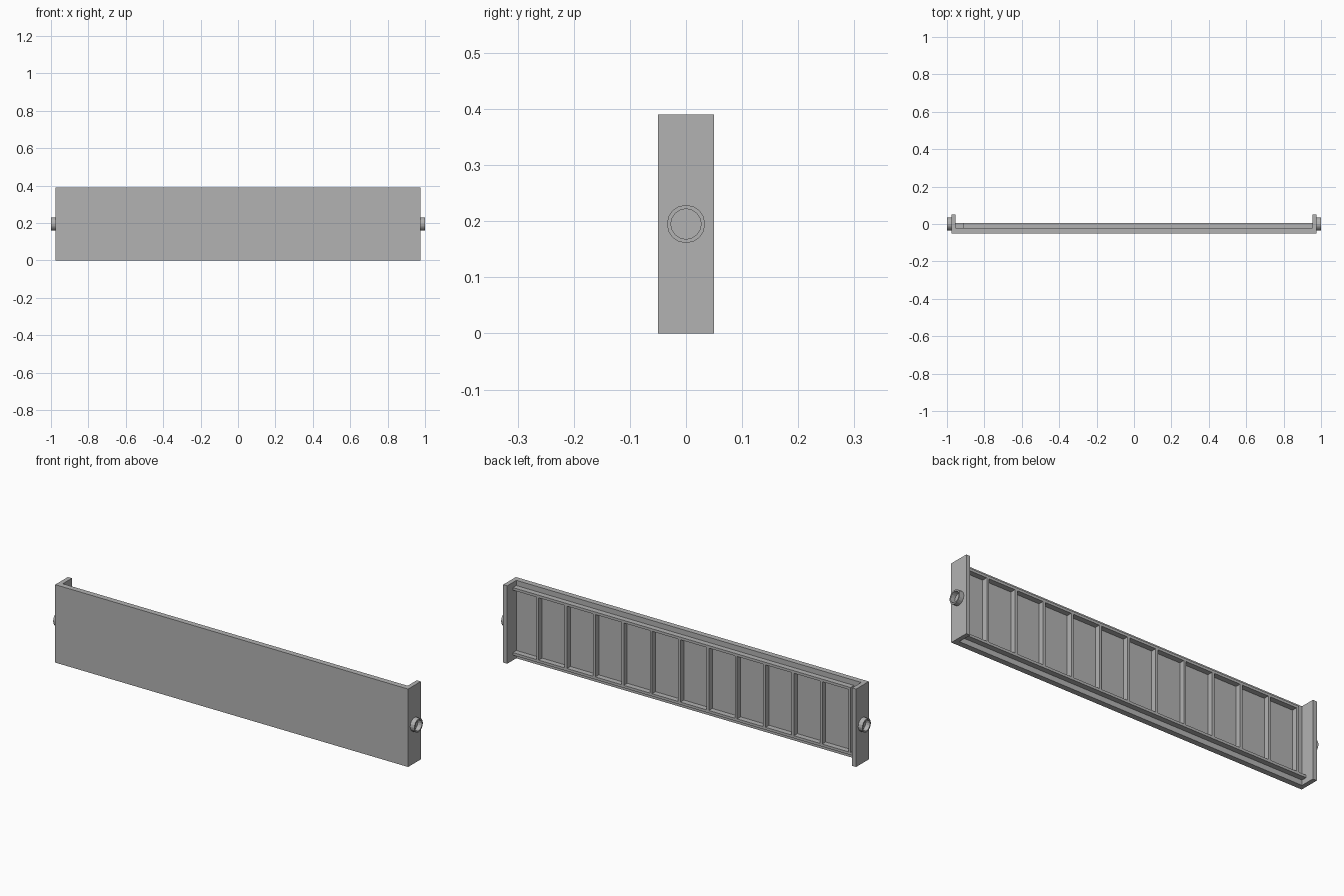
import bpy, math

old = bpy.data.objects.get("Cube")
if old:
    bpy.data.objects.remove(old, do_unlink=True)

grey = bpy.data.materials.new("plain_grey")
grey.use_nodes = True
COLOR = (0.45, 0.45, 0.45, 1)
grey.diffuse_color = COLOR
grey.node_tree.nodes["Principled BSDF"].inputs["Base Color"].default_value = COLOR

HEIGHT = 0.39
HALF = 0.977         # half length of the panel
INNER = 0.955        # inside face of the end plates
FRONT, SKIN, RIB, BACK = -0.05, -0.022, 0.005, 0.05
INSET, THICK = 0.026, 0.013


def box(name, x0, x1, y0, y1, z0, z1):
    bpy.ops.mesh.primitive_cube_add(
        size=1, location=((x0 + x1) / 2, (y0 + y1) / 2, (z0 + z1) / 2))
    ob = bpy.context.object
    ob.name = name
    ob.scale = (x1 - x0, y1 - y0, z1 - z0)
    bpy.ops.object.transform_apply(location=False, rotation=False, scale=True)
    ob.data.materials.append(grey)
    return ob


def ring(name, x0, x1, outer, inner, z, sides=16):
    """Open tube along x with a rectangular wall section."""
    section = [(x0, outer), (x1, outer), (x1, inner), (x0, inner)]
    verts, faces = [], []
    for i in range(sides):
        a = 2 * math.pi * i / sides
        verts += [(x, r * math.cos(a), z + r * math.sin(a)) for x, r in section]
        for j in range(4):
            k, n = (j + 1) % 4, (i + 1) % sides
            faces.append((i * 4 + j, i * 4 + k, n * 4 + k, n * 4 + j))
    mesh = bpy.data.meshes.new(name)
    mesh.from_pydata(verts, [], faces)
    ob = bpy.data.objects.new(name, mesh)
    bpy.context.collection.objects.link(ob)
    mesh.materials.append(grey)
    # Make the normals face outward
    bpy.context.view_layer.objects.active = ob
    bpy.ops.object.mode_set(mode='EDIT')
    bpy.ops.mesh.select_all(action='SELECT')
    bpy.ops.mesh.normals_make_consistent(inside=False)
    bpy.ops.object.mode_set(mode='OBJECT')


# Front panel
box("front_panel", -INNER, INNER, FRONT, SKIN, 0, HEIGHT)

# End plates with hollow pivot rings
for side, s in (("left", 1), ("right", -1)):
    x0, x1 = sorted((s * INNER, s * HALF))
    box(side + "_end_plate", x0, x1, FRONT, BACK, 0, HEIGHT)
    ring(side + "_pivot_ring", s * HALF, s * 1.0, 0.034, 0.027, HEIGHT / 2)

# Stiffening rails; the upper one stops at the last rib
FIRST = -0.915
box("top_rail", FIRST, INNER, SKIN, RIB, HEIGHT - INSET - THICK, HEIGHT - INSET)
box("bottom_rail", -INNER, INNER, SKIN, RIB, INSET, INSET + THICK)

# Evenly spaced upright ribs
for i in range(12):
    x = FIRST + 0.157 * i
    box(f"rib_{i + 1}", x, x + THICK, SKIN, RIB, INSET + THICK, HEIGHT - INSET - THICK)
